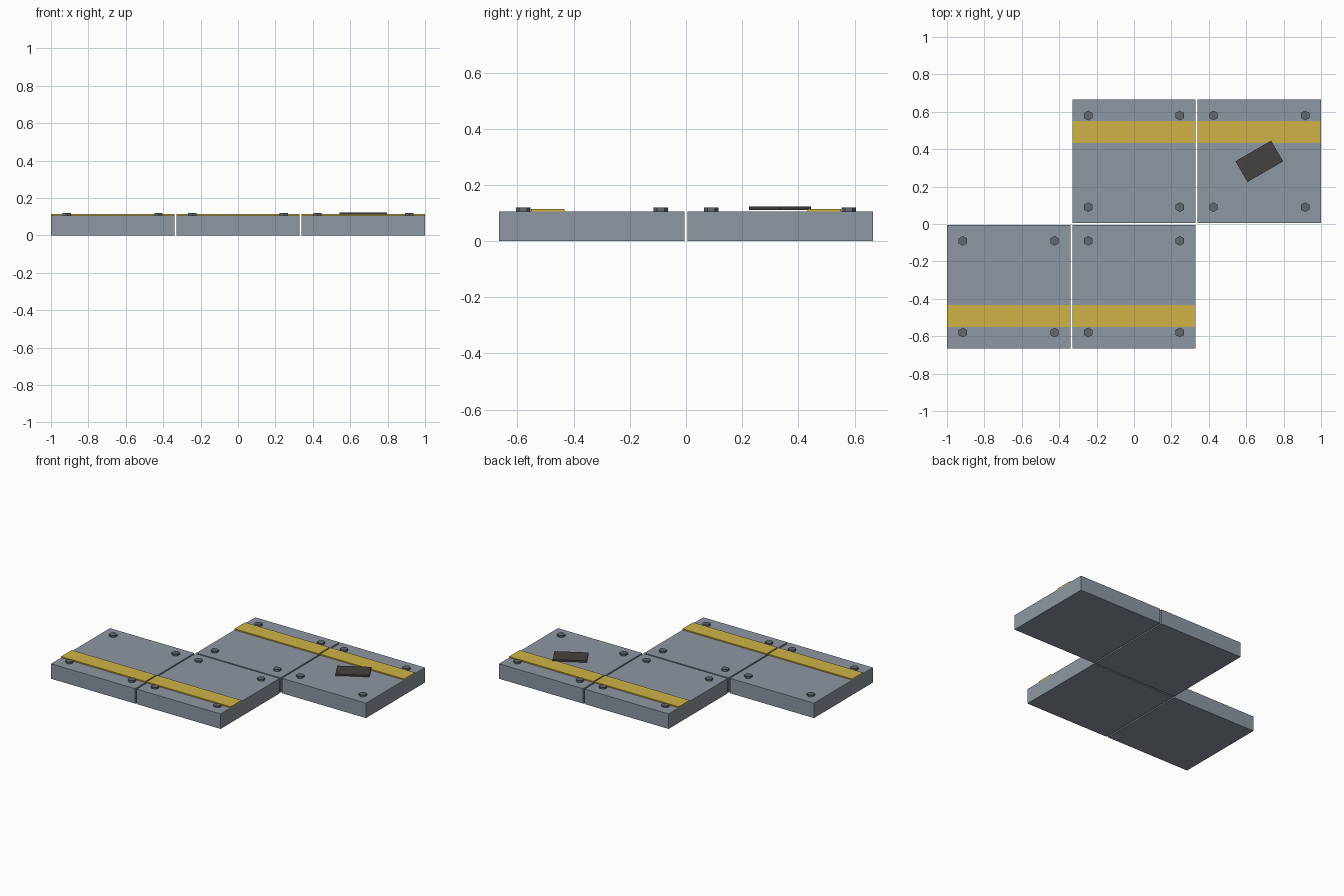
import bpy
from math import radians

if "Cube" in bpy.data.objects:
    bpy.data.objects.remove(bpy.data.objects["Cube"])

TILE, PITCH, TOP = 0.66, 0.67, 0.106


def material(name, rgb):
    m = bpy.data.materials.new(name)
    m.diffuse_color = (*rgb, 1)
    m.use_nodes = True
    m.node_tree.nodes["Principled BSDF"].inputs["Base Color"].default_value = m.diffuse_color
    return m


steel = material("steel", (0.27, 0.31, 0.36))
bolt_grey = material("bolt_grey", (0.12, 0.14, 0.16))
yellow = material("yellow", (0.62, 0.45, 0.06))
dark = material("dark", (0.06, 0.055, 0.05))


def finish(name, mat):
    ob = bpy.context.object
    ob.name = name
    ob.data.materials.append(mat)


def box(name, x, y, z0, z1, sx, sy, mat, turn=0):
    bpy.ops.mesh.primitive_cube_add(size=1, location=(x, y, (z0 + z1) / 2),
                                    rotation=(0, 0, radians(turn)))
    bpy.context.object.scale = (sx, sy, z1 - z0)
    finish(name, mat)


def bolt(x, y):
    bpy.ops.mesh.primitive_cylinder_add(vertices=6, radius=0.026, depth=0.024,
                                        location=(x, y, 0.107))
    finish("bolt", bolt_grey)


# Four floor plates in a stepped layout; the stripe lies near each outer edge
for col, side in ((-1, -1), (0, -1), (0, 1), (1, 1)):
    x, y = col * PITCH, side * PITCH / 2
    box("floor_plate", x, y, 0, TOP, TILE, TILE, steel)
    box("warning_stripe", x, y + side * 0.157, TOP - 0.002, 0.114, TILE, 0.12, yellow)
    for dx in (-0.245, 0.245):
        for dy in (-0.245, 0.245):
            bolt(x + dx, y + dy)

# Turned dark cover on the last plate
box("cover_plate", PITCH, PITCH / 2, 0.111, 0.123, 0.22, 0.128, dark, 30)
